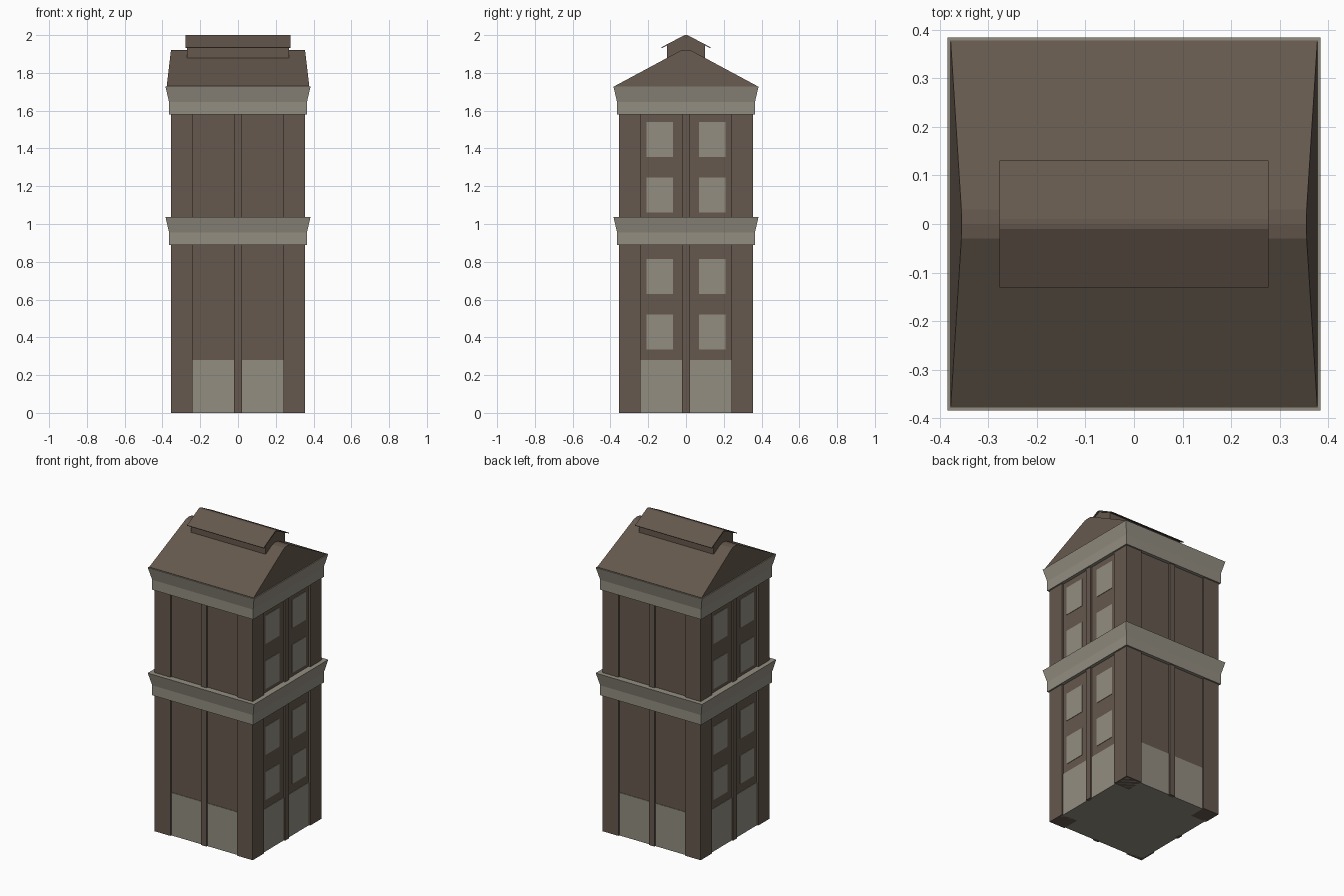
import bpy, bmesh

if "Cube" in bpy.data.objects:
    bpy.data.objects.remove(bpy.data.objects["Cube"])


def material(name, rgb):
    m = bpy.data.materials.new(name)
    m.diffuse_color = (*rgb, 1)
    m.use_nodes = True
    m.node_tree.nodes["Principled BSDF"].inputs["Base Color"].default_value = m.diffuse_color
    return m


BROWN = material("brown_brick", (0.130, 0.098, 0.075))
GREY = material("grey_stone", (0.290, 0.268, 0.220))


def loft(name, rings, mat):
    """Closed solid through rings that have equal point counts."""
    bm = bmesh.new()
    vr = [[bm.verts.new(p) for p in r] for r in rings]
    n = len(rings[0])
    for a, b in zip(vr, vr[1:]):
        for i in range(n):
            j = (i + 1) % n
            bm.faces.new((a[i], a[j], b[j], b[i]))
    bm.faces.new(vr[0][::-1])
    bm.faces.new(vr[-1])
    bmesh.ops.recalc_face_normals(bm, faces=bm.faces)
    me = bpy.data.meshes.new(name)
    bm.to_mesh(me)
    bm.free()
    me.materials.append(mat)
    ob = bpy.data.objects.new(name, me)
    bpy.context.collection.objects.link(ob)
    return ob


def rect(x0, x1, y0, y1, z):
    return [(x0, y0, z), (x1, y0, z), (x1, y1, z), (x0, y1, z)]


def box(name, x0, x1, y0, y1, z0, z1, mat):
    return loft(name, [rect(x0, x1, y0, y1, z0), rect(x0, x1, y0, y1, z1)], mat)


OUT, REC, TOP = 0.355, 0.343, 1.60

# Recessed wall core with a grey underside
core = box("wall_core", -REC, REC, -REC, REC, 0, TOP, BROWN)
core.data.materials.append(GREY)
for f in core.data.polygons:
    if f.normal.z < -0.9:
        f.material_index = 1

# Corner and middle piers
for sx in (-1, 1):
    for sy in (-1, 1):
        xs, ys = sorted((sx * 0.24, sx * OUT)), sorted((sy * 0.24, sy * OUT))
        box("corner_pier", *xs, *ys, 0, TOP, BROWN)
for s in (-1, 1):
    d = sorted((s * (REC - 0.01), s * OUT))
    box("middle_pier", -0.02, 0.02, *d, 0, TOP, BROWN)
    box("middle_pier", *d, -0.02, 0.02, 0, TOP, BROWN)

# Ground floor panels on all sides, windows on the left and right sides
for s in (-1, 1):
    d = sorted((s * (REC - 0.002), s * (REC + 0.003)))
    for t in (-1, 1):
        span = sorted((t * 0.02, t * 0.24))
        box("ground_panel", *span, *d, 0, 0.28, GREY)
        box("ground_panel", *d, *span, 0, 0.28, GREY)
        win = sorted((t * 0.068, t * 0.208))
        for z0, z1 in ((0.335, 0.52), (0.63, 0.815), (1.06, 1.245), (1.355, 1.54)):
            box("window", *d, *win, z0, z1, GREY)

# Flared stone cornices
for z in (0.89, 1.58):
    prof = ((0.365, z), (0.365, z + 0.065), (0.384, z + 0.147))
    loft("cornice", [rect(-r, r, -r, r, h) for r, h in prof], GREY)


def extrude_x(name, half, profile, mat):
    """Profile of (y, z); half(z) gives the half length in x."""
    return loft(name, [[(s * half(z), y, z) for y, z in profile] for s in (-1, 1)], mat)


# Main roof with gable ends leaning inwards
extrude_x("main_roof", lambda z: 0.378 - 0.023 * (z - 1.725) / 0.195,
          [(-0.378, 1.725), (0.378, 1.725), (0.378, 1.73), (0.03, 1.917),
           (0, 1.921), (-0.03, 1.917), (-0.378, 1.73)], BROWN)

# Ridge lantern and its thin roof
extrude_x("lantern_walls", lambda z: 0.27,
          [(-0.10, 1.86), (0.10, 1.86), (0.10, 1.947), (0, 1.993), (-0.10, 1.947)], BROWN)
extrude_x("lantern_roof", lambda z: 0.277,
          [(-0.131, 1.935), (-0.01, 1.999), (0, 2.0), (0.01, 1.999), (0.131, 1.935),
           (0.129, 1.931), (0, 1.994), (-0.129, 1.931)], BROWN)
